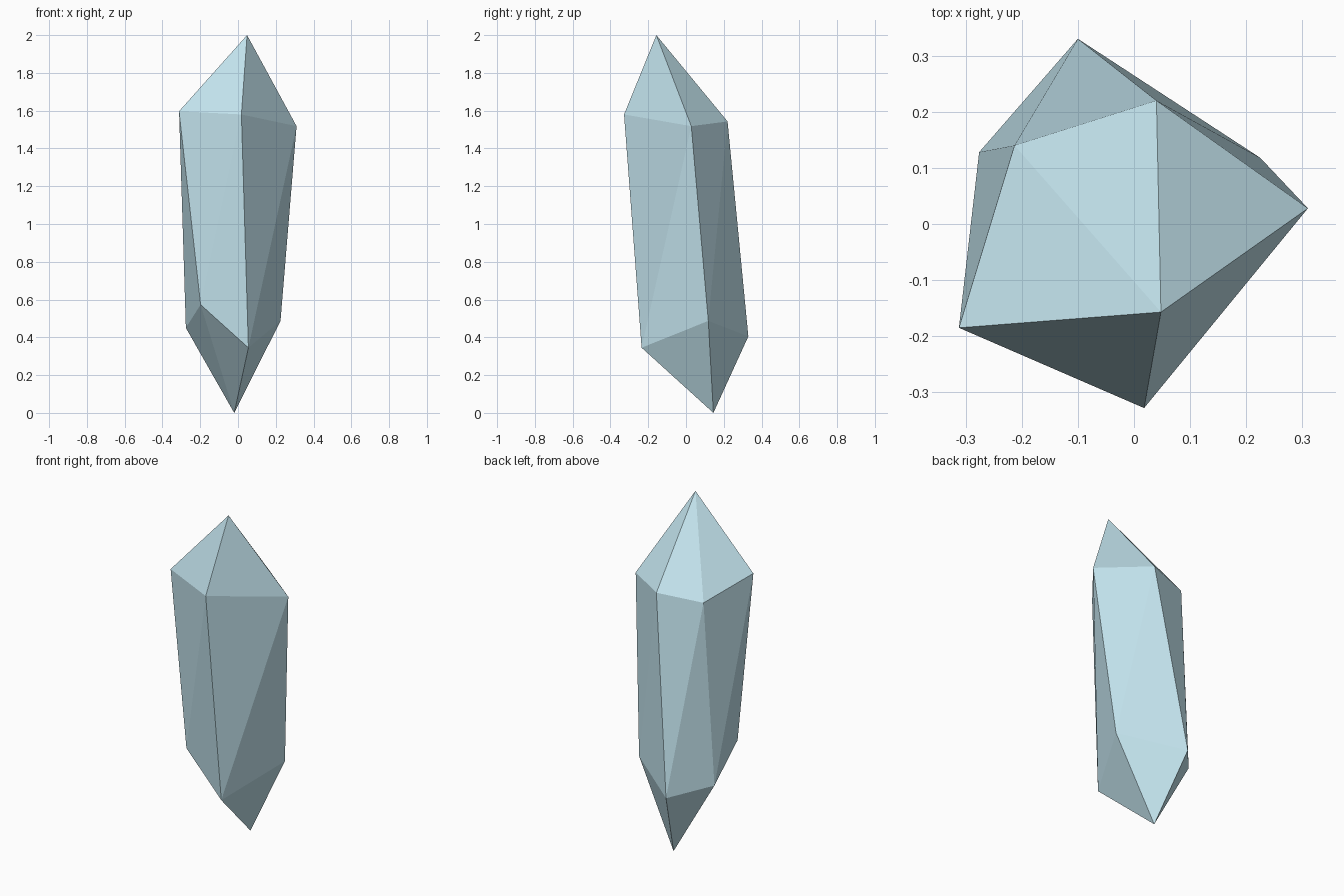
import bpy, bmesh

if "Cube" in bpy.data.objects:
    bpy.data.objects.remove(bpy.data.objects["Cube"])

# Corner points: two tips and two irregular five-sided girdles
bottom_tip = [(-0.02, 0.145, 0.0)]
lower_ring = [(-0.198, -0.20, 0.573), (0.055, -0.235, 0.345), (0.225, 0.118, 0.487),
              (-0.10, 0.33, 0.405), (-0.276, 0.128, 0.45)]
upper_ring = [(-0.312, -0.185, 1.597), (0.018, -0.328, 1.58), (0.31, 0.028, 1.518),
              (0.04, 0.22, 1.543), (-0.213, 0.14, 1.52)]
top_tip = [(0.048, -0.157, 2.0)]

# Crystal: faceted convex shell around the corners
bm = bmesh.new()
for co in bottom_tip + lower_ring + upper_ring + top_tip:
    bm.verts.new(co)
bmesh.ops.convex_hull(bm, input=bm.verts[:])
bmesh.ops.recalc_face_normals(bm, faces=bm.faces[:])
mesh = bpy.data.meshes.new("crystal")
bm.to_mesh(mesh)
bm.free()
crystal = bpy.data.objects.new("crystal", mesh)
bpy.context.collection.objects.link(crystal)

# Pale blue material
mat = bpy.data.materials.new("pale_blue")
mat.diffuse_color = (0.55, 0.78, 0.86, 1.0)
mat.use_nodes = True
mat.node_tree.nodes["Principled BSDF"].inputs["Base Color"].default_value = mat.diffuse_color
mesh.materials.append(mat)
